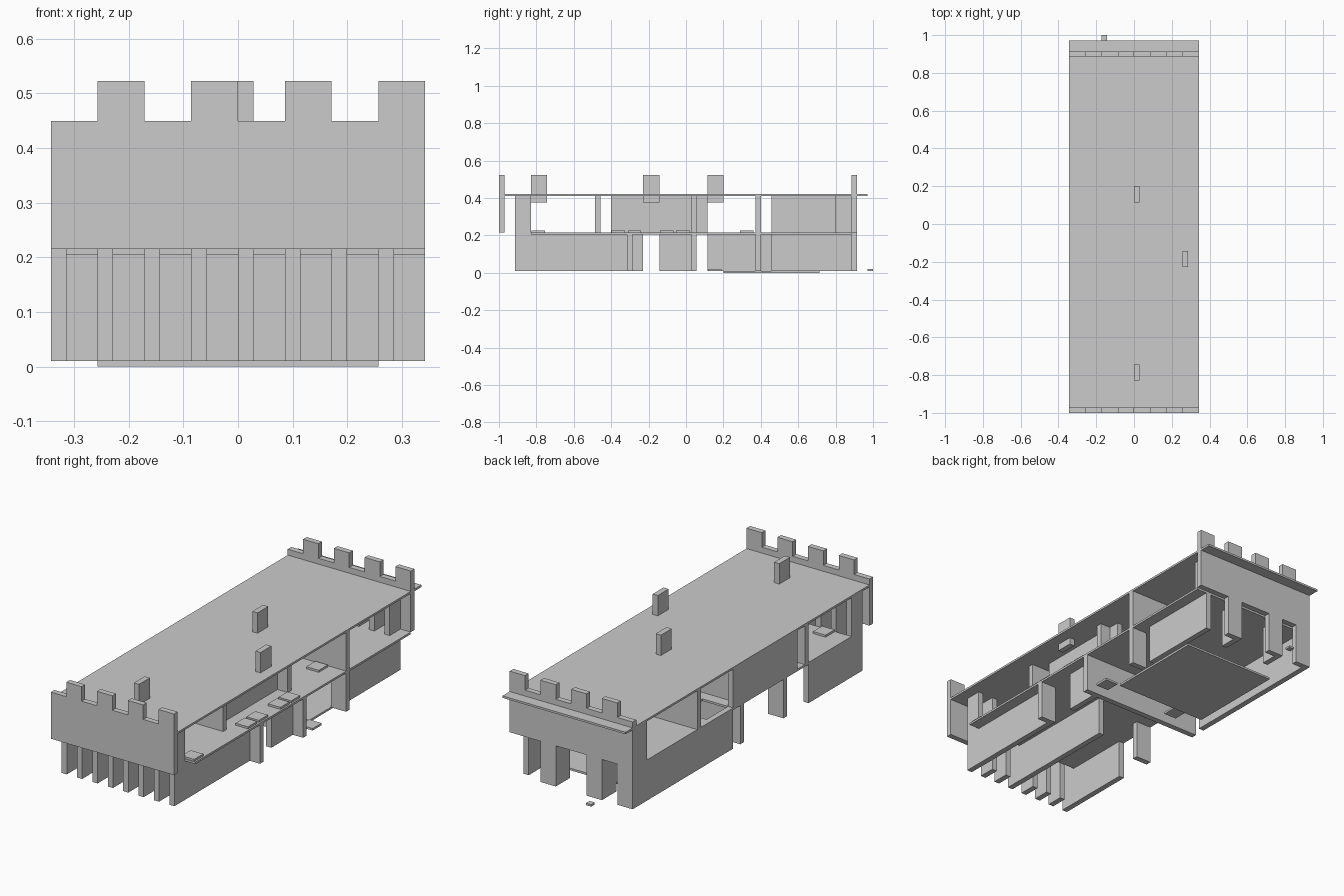
import bpy, bmesh

if "Cube" in bpy.data.objects:
    bpy.data.objects.remove(bpy.data.objects["Cube"])

P = 2 / 23.3333          # floor plan cell
T = P / 3                # wall thickness
H = 0.205                # storey height
S = 0.0103               # slab thickness

def gx(i): return -4 * P + i * P
def gy(k): return -1 + k * P

def make(name, boxes):
    """One object made of axis-aligned boxes (x0, x1, y0, y1, z0, z1)."""
    bm = bmesh.new()
    for x0, x1, y0, y1, z0, z1 in boxes:
        vs = bmesh.ops.create_cube(bm, size=1)["verts"]
        for v in vs:
            v.co.x = x1 if v.co.x > 0 else x0
            v.co.y = y1 if v.co.y > 0 else y0
            v.co.z = z1 if v.co.z > 0 else z0
    me = bpy.data.meshes.new(name)
    bm.to_mesh(me)
    bm.free()
    ob = bpy.data.objects.new(name, me)
    bpy.context.collection.objects.link(ob)
    return ob

def wall_y(i, k0, k1, level):
    """Wall running front to back at column i, rows k0 up to k1."""
    z = S + level * H
    return (gx(i), gx(i) + T, gy(k0), gy(k1), z, z + H)

def wall_x(k, i0, i1, level):
    """Wall running across at row k, columns i0 up to i1."""
    z = S + level * H
    return (gx(i0), gx(i1), gy(k), gy(k) + T, z, z + H)

def slab(i0, i1, k0, k1, level):
    return (gx(i0), gx(i1), gy(k0), gy(k1), level * H, level * H + S)

def tile(i, k, level):
    z = S + level * H
    return (gx(i) + 0.007, gx(i) + 0.077, gy(k) + 0.003, gy(k) + 0.075, z, z + S)

# Floors and roof
make("ground_floor", [slab(1, 7, 14, 20, 0)])
make("upper_floor", [slab(0, 8, 2, 13, 1), slab(2, 8, 13, 15, 1), slab(0, 8, 15, 22, 1)])
make("roof", [slab(0, 8, 0, 23, 2)])

# Crenellated parapets at both ends
for name, k in (("front_parapet", 0), ("back_parapet", 22)):
    y0, y1 = gy(k), gy(k) + T
    parts = [(gx(0), gx(8), y0, y1, S + H, 0.45)]
    parts += [(gx(i), gx(i + 1), y0, y1, 0.45, 0.523) for i in (1, 3, 5, 7)]
    make(name, parts)

# Rows of short columns
make("front_columns_lower", [wall_y(i, 1, 2, 0) for i in range(8)])
make("front_columns_upper", [wall_y(i, 1, 2, 1) for i in range(8)])
make("back_columns_upper", [wall_y(i, 21, 22, 1) for i in range(8)])

# Ground storey walls
make("lower_left_wall", [wall_y(0, 2, 6, 0), wall_y(0, 13, 22, 0)])
make("lower_right_wall", [wall_y(7, 2, 8, 0), wall_y(7, 10, 12, 0), wall_y(7, 17, 22, 0)])
make("lower_middle_wall", [wall_y(4, 2, 9, 0)])
make("lower_cross_wall", [wall_x(12, 0, 8, 0)])
make("lower_side_posts", [wall_x(8, 0, 1, 0), wall_x(8, 7, 8, 0), wall_x(16, 7, 8, 0)])
make("lower_back_wall", [wall_x(22, 0, 1, 0), wall_x(22, 2, 3, 0), wall_x(22, 5, 6, 0)])
make("back_door_jambs", [wall_y(2, 21, 22, 0), wall_y(5, 21, 22, 0)])

# Upper storey walls
make("upper_left_wall", [wall_y(0, 7, 13, 1)])
make("upper_right_wall", [wall_y(6, 7, 13, 1)])
make("upper_cross_walls", [wall_x(6, 0, 7, 1), wall_x(12, 0, 7, 1), wall_x(16, 0, 8, 1)])
make("upper_middle_wall", [wall_y(4, 17, 21, 1)])

# Loose floor plates and door step
make("upper_plates", [tile(i, k, 1) for i, k in
                      ((7, 2), (1, 2), (7, 7), (7, 8), (7, 10), (7, 11), (6, 15))])
make("lower_plates", [tile(2, 13, 0), tile(7, 13, 0)])
make("back_step", [(gx(2), gx(2) + T, gy(23), 1.0, S, 2 * S)])

# Chimneys piercing the roof
make("chimneys", [(gx(i), gx(i) + T, gy(k), gy(k + 1), 0.375, 0.523)
                  for i, k in ((4, 2), (7, 9), (4, 13))])
